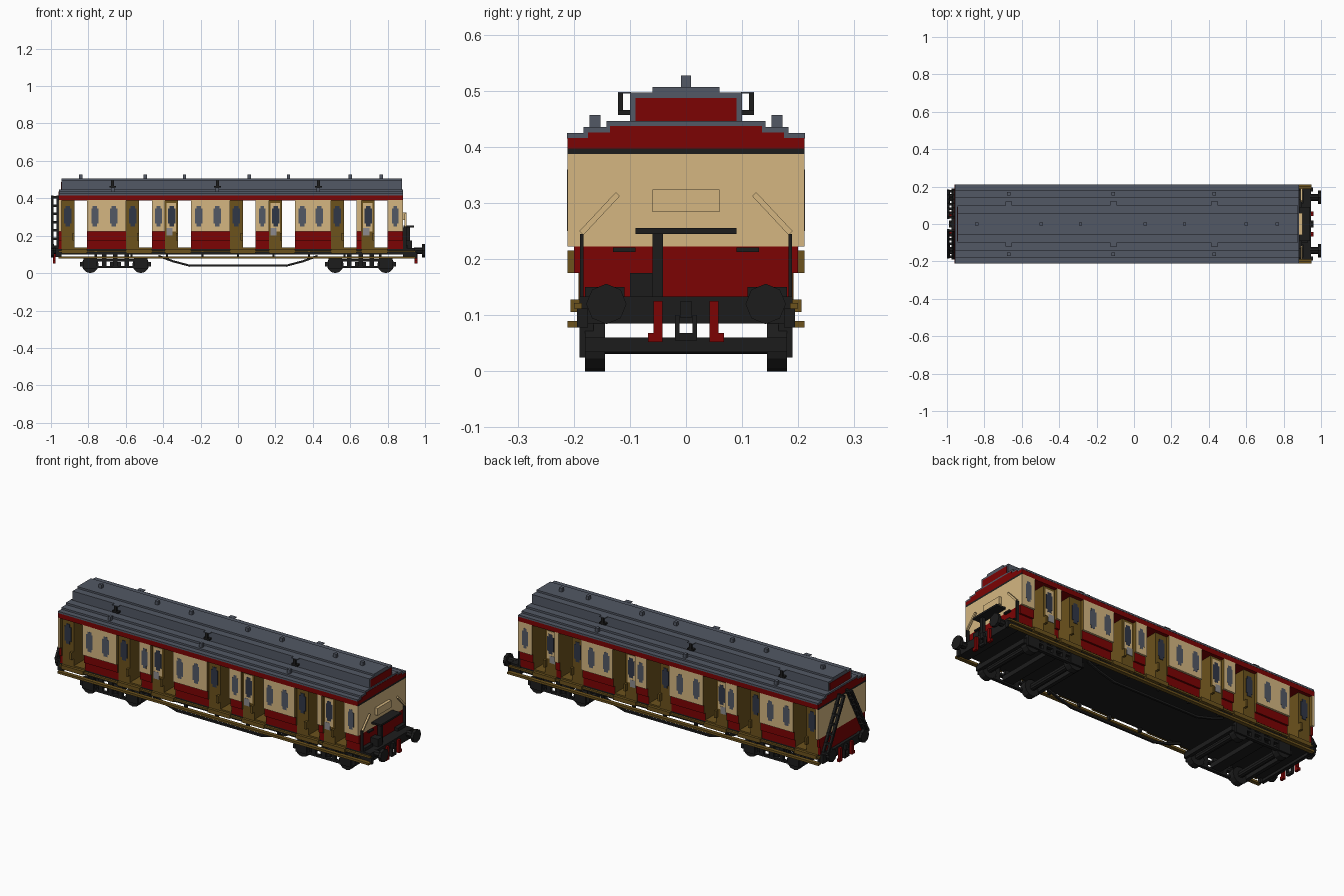
import bpy, bmesh, math
from mathutils import Vector, Matrix

cube = bpy.data.objects.get("Cube")
if cube:
    bpy.data.objects.remove(cube, do_unlink=True)


def colour(name, rgb):
    m = bpy.data.materials.new(name)
    m.use_nodes = True
    m.diffuse_color = (*rgb, 1)
    b = m.node_tree.nodes["Principled BSDF"]
    b.inputs["Base Color"].default_value = (*rgb, 1)
    b.inputs["Roughness"].default_value = 0.9
    return m


RED = colour("dark red", (0.2, 0.001, 0.001))
CREAM = colour("cream", (0.66, 0.47, 0.22))
GREY = colour("slate grey", (0.085, 0.098, 0.128))
PALE = colour("pale grey", (0.27, 0.26, 0.27))
BLACK = colour("soft black", (0.012, 0.012, 0.012))
BROWN = colour("brown", (0.15, 0.085, 0.012))
NAVY = colour("navy glass", (0.03, 0.038, 0.062))


def add_box(bm, b):
    x0, x1, y0, y1, z0, z1 = b
    mat = Matrix.Translation(((x0 + x1) / 2, (y0 + y1) / 2, (z0 + z1) / 2))
    mat = mat @ Matrix.Diagonal((x1 - x0, y1 - y0, z1 - z0, 1))
    bmesh.ops.create_cube(bm, size=1, matrix=mat)


def finish(name, bm, mats):
    me = bpy.data.meshes.new(name)
    bm.to_mesh(me)
    bm.free()
    for m in mats:
        me.materials.append(m)
    bpy.context.collection.objects.link(bpy.data.objects.new(name, me))


def boxes(name, mat, items, mirror=False, end_mat=None):
    """Several boxes in one object; mirror repeats them across y = 0."""
    bm = bmesh.new()
    for b in items:
        add_box(bm, b)
        if mirror:
            add_box(bm, (b[0], b[1], -b[3], -b[2], b[4], b[5]))
    if end_mat:
        for f in bm.faces:
            f.normal_update()
            f.material_index = int(abs(f.normal.x) > 0.5)
    finish(name, bm, [mat, end_mat] if end_mat else [mat])


def cylinders(name, mat, items, axis, sides=12):
    """Cylinders given as (centre, radius, length) along one axis."""
    bm = bmesh.new()
    turn = Vector((0, 0, 1)).rotation_difference(Vector(axis)).to_matrix().to_4x4()
    for c, r, length in items:
        bmesh.ops.create_cone(bm, cap_ends=True, segments=sides, radius1=r, radius2=r,
                              depth=length, matrix=Matrix.Translation(c) @ turn)
    finish(name, bm, [mat])


def bars(name, mat, runs, size):
    """Square bars between pairs of points."""
    bm = bmesh.new()
    for a, b in runs:
        a, b = Vector(a), Vector(b)
        rot = (b - a).to_track_quat('Z', 'Y').to_matrix().to_4x4()
        m = Matrix.Translation((a + b) / 2) @ rot @ Matrix.Diagonal((size, size, (b - a).length + size, 1))
        bmesh.ops.create_cube(bm, size=1, matrix=m)
    finish(name, bm, [mat])


L, R = -0.957, 0.882           # body ends
W = 0.211                      # body half width
doorways = [-0.84, -0.495, -0.286, 0.06, 0.27, 0.6, 0.765]
H, DOOR = 0.034, 0.07          # half doorway, door leaf width

# Body sides: panels, door leaves and windows between open doorways
lower, upper, leaves, handles, steps, sills = [], [], [], [], [], []
panes, door_panes, door_panels, plates = [], [], [], []


def pane(store, x, y, half):
    store += [(x - half, x + half, y - 0.005, y + 0.0008, 0.265, 0.345),
              (x - half + 0.008, x + half - 0.008, y - 0.005, y + 0.0008, 0.25, 0.36)]


for i in range(len(doorways) + 1):
    a = L if i == 0 else doorways[i - 1] + H
    b = R if i == len(doorways) else doorways[i] - H
    end = b
    if i < len(doorways):
        end = max(b - DOOR, a + 0.012)
        mid = (end + b) / 2
        leaves += [(end, b, -0.192, 0.192, 0.125, 0.39)]
        handles += [(b - 0.012, b, 0.185, W, 0.175, 0.215)]
        steps += [(end, b + 2 * H, 0.185, 0.206, 0.106, 0.128)]
        sills += [(b, b + 2 * H, -0.19, 0.19, 0.128, 0.136)]
        pane(door_panes, mid, 0.194, 0.02)
        if i in (2, 4, 6):      # doors of the short bays
            door_panels += [(end + 0.008, b - 0.012, 0.19, 0.194, 0.222, 0.375)]
            plates += [(end + 0.008, mid + 0.006, 0.19, 0.195, 0.2, 0.24)]
    lower += [(a, end, -0.19, 0.19, 0.13, 0.175), (a, end, -0.2, 0.2, 0.175, 0.222)]
    upper += [(a, end, -W, W, 0.222, 0.39)]
    width = end - a
    if width > 0.15:
        for k in (0.2, 0.68):
            pane(panes, a + width * k, W, 0.02)
    elif width > 0.05:
        pane(panes, a + width / 2, W, 0.018)
boxes("lower_side_panels", RED, lower, end_mat=BROWN)
boxes("upper_side_panels", CREAM, upper, end_mat=BROWN)
boxes("door_leaves", BROWN, leaves)
boxes("door_upper_panels", CREAM, door_panels, True)
boxes("door_plates", PALE, plates, True)
boxes("door_handles", BROWN, handles, True)
boxes("door_steps", BROWN, steps, True)
boxes("doorway_sills", BROWN, sills)
boxes("panel_windows", GREY, panes, True)
boxes("door_windows", NAVY, door_panes, True)

# End walls, with a stepped red gable and clerestory end
for side, x in (("left", R), ("right", L)):
    def slab(*rows):
        return [(x - 0.0015, x + 0.0015, -w, w, z0, z1) for w, z0, z1 in rows]
    boxes(side + "_end_lower", RED, slab((0.19, 0.13, 0.175), (0.2, 0.175, 0.222)))
    boxes(side + "_end_upper", CREAM, slab((W, 0.222, 0.387)))
    boxes(side + "_end_trim", BLACK, slab((W, 0.387, 0.397)))
    boxes(side + "_end_gable", RED, slab((W, 0.397, 0.415), (0.175, 0.415, 0.426), (0.135, 0.426, 0.437)))
boxes("red_cornice", RED, [(L, R, -W, W, 0.388, 0.416)])

# Roof: stepped lower roof, clerestory and ventilators
boxes("lower_roof", GREY, [(L, R, -W - 0.001, W + 0.001, 0.415, 0.425),
                           (L, R, -0.183, 0.183, 0.425, 0.435),
                           (L, R, -0.142, 0.142, 0.435, 0.446)])
C0, C1 = L + 0.012, R - 0.006
boxes("clerestory", GREY, [(C0, C1, -0.1, 0.1, 0.446, 0.497), (C0, C1, -0.06, 0.06, 0.497, 0.507)])
boxes("clerestory_ends", RED, [(x - 0.002, x + 0.002, -0.09, 0.09, 0.446, 0.487) for x in (C0, C1)])
boxes("ridge_vents", GREY, [(x - 0.009, x + 0.009, -0.009, 0.009, 0.505, 0.527) for x in doorways])
lamps = [-0.67, -0.11, 0.43]
boxes("side_vents", GREY, [(x - 0.009, x + 0.009, 0.152, 0.172, 0.43, 0.457) for x in lamps], True)
hooks = []
for x in lamps:
    hooks += [(x - 0.008, x + 0.008, 0.112, 0.121, 0.457, 0.496),
              (x - 0.018, x + 0.018, 0.098, 0.121, 0.457, 0.466)]
boxes("roof_hooks", BLACK, hooks, True)
boxes("roof_hook_caps", GREY, [(x - 0.018, x + 0.018, 0.098, 0.121, 0.495, 0.498) for x in lamps], True)

# Underframe, end beams and footboards
boxes("underframe", BLACK, [(L, R, -0.188, 0.188, 0.1, 0.13),
                            (R, 0.945, -0.19, 0.19, 0.085, 0.133),
                            (-0.975, L, -0.19, 0.19, 0.085, 0.133)])
boxes("footboards", BROWN, [(-0.96, 0.95, 0.19, 0.211, 0.078, 0.09),
                            (-0.96, 0.95, 0.185, 0.2, 0.112, 0.122)], True)
boxes("footboard_brackets", BLACK,
      [(x - 0.006, x + 0.006, 0.175, 0.194, 0.078, 0.112)
       for x in [-0.95 + 0.19 * i for i in range(11)]], True)
truss = []
for y in (-0.16, 0.16):
    path = [(-0.42, y, 0.09), (-0.35, y, 0.064), (-0.26, y, 0.04)]
    path += [(-x, yy, z) for x, yy, z in reversed(path)]
    truss += list(zip(path, path[1:]))
bars("truss_rods", BLACK, truss, 0.011)

# Bogies
wheels, axles, frame, cross = [], [], [], []
for c in (-0.655, 0.655):
    for d in (-0.135, 0.135):
        x = c + d
        wheels += [((x, s * 0.162, 0.045), 0.045, 0.036) for s in (-1, 1)]
        axles += [((x, 0, 0.045), 0.014, 0.3)]
        frame += [(x - 0.035, x + 0.035, 0.165, 0.19, 0.025, 0.085)]
        cross += [(x - 0.012, x + 0.012, -0.15, 0.15, 0.034, 0.06)]
    frame += [(c - 0.17, c + 0.17, 0.168, 0.186, 0.062, 0.075),
              (c - 0.1, c + 0.1, 0.168, 0.186, 0.026, 0.038)]
    frame += [(c + d - 0.012, c + d + 0.012, 0.168, 0.186, 0.03, 0.105) for d in (-0.06, 0, 0.06)]
    cross += [(c - 0.03, c + 0.03, -0.17, 0.17, 0.034, 0.06),
              (c - 0.19, c - 0.17, -0.18, 0.18, 0.034, 0.06),
              (c + 0.17, c + 0.19, -0.18, 0.18, 0.034, 0.06)]
cylinders("wheels", BLACK, wheels, (0, 1, 0))
cylinders("axles", BLACK, axles, (0, 1, 0), 8)
boxes("bogie_side_frames", BLACK, frame, True)
boxes("bogie_cross_members", BLACK, cross)

# Buffers and couplings
shanks = [((s * 0.97, y, 0.12), 0.018, 0.06) for s in (-1, 1) for y in (-0.142, 0.142)]
heads = [((s * 0.992, y, 0.12), 0.036, 0.016) for s in (-1, 1) for y in (-0.142, 0.142)]
cylinders("buffer_shanks", BLACK, shanks, (1, 0, 0), 8)
cylinders("buffer_heads", BLACK, heads, (1, 0, 0), 8)
hoses, hook = [], []
for x0, x1 in ((0.945, 0.96), (-0.99, -0.975)):
    hoses += [(x0, x1, 0.042, 0.058, 0.06, 0.125), (x0, x1, 0.042, 0.068, 0.052, 0.068)]
    hook += [(x0, x1, -0.01, 0.01, 0.095, 0.125), (x0, x1, -0.02, -0.012, 0.06, 0.1),
             (x0, x1, 0.012, 0.02, 0.06, 0.1), (x0, x1, -0.02, 0.02, 0.055, 0.068)]
boxes("brake_hoses", RED, hoses, True)
boxes("coupling_hooks", BLACK, hook)

# Platform fittings on the left end
boxes("platform_stand", BLACK, [(0.884, 0.94, -0.09, 0.09, 0.245, 0.255),
                                (0.9, 0.92, -0.06, -0.041, 0.133, 0.246),
                                (0.884, 0.93, -0.1, -0.06, 0.133, 0.175)])
boxes("platform_brackets", BLACK, [(0.882, 0.905, 0.11, 0.18, 0.133, 0.15),
                                   (0.882, 0.897, 0.09, 0.13, 0.213, 0.221),
                                   (0.882, 0.9, 0.183, 0.189, 0.133, 0.245)], True)
boxes("end_plate", CREAM, [(0.88, 0.9, -0.06, 0.06, 0.284, 0.324)])
bars("end_handrails", CREAM, [((0.895, s * 0.183, 0.25), (0.895, s * 0.125, 0.312)) for s in (-1, 1)], 0.01)

# Sloping ladders on the right end
ladder = []
for s in (-1, 1):
    foot, top = Vector((-0.993, s * 0.175, 0.14)), Vector((-0.993, s * 0.035, 0.405))
    inward = Vector((0.028, 0, 0))
    ladder += [(foot, top), (foot + inward, top + inward)]
    for i in range(7):
        p = foot.lerp(top, i / 6)
        ladder += [(p, p + inward)]
bars("end_ladders", BLACK, ladder, 0.013)
